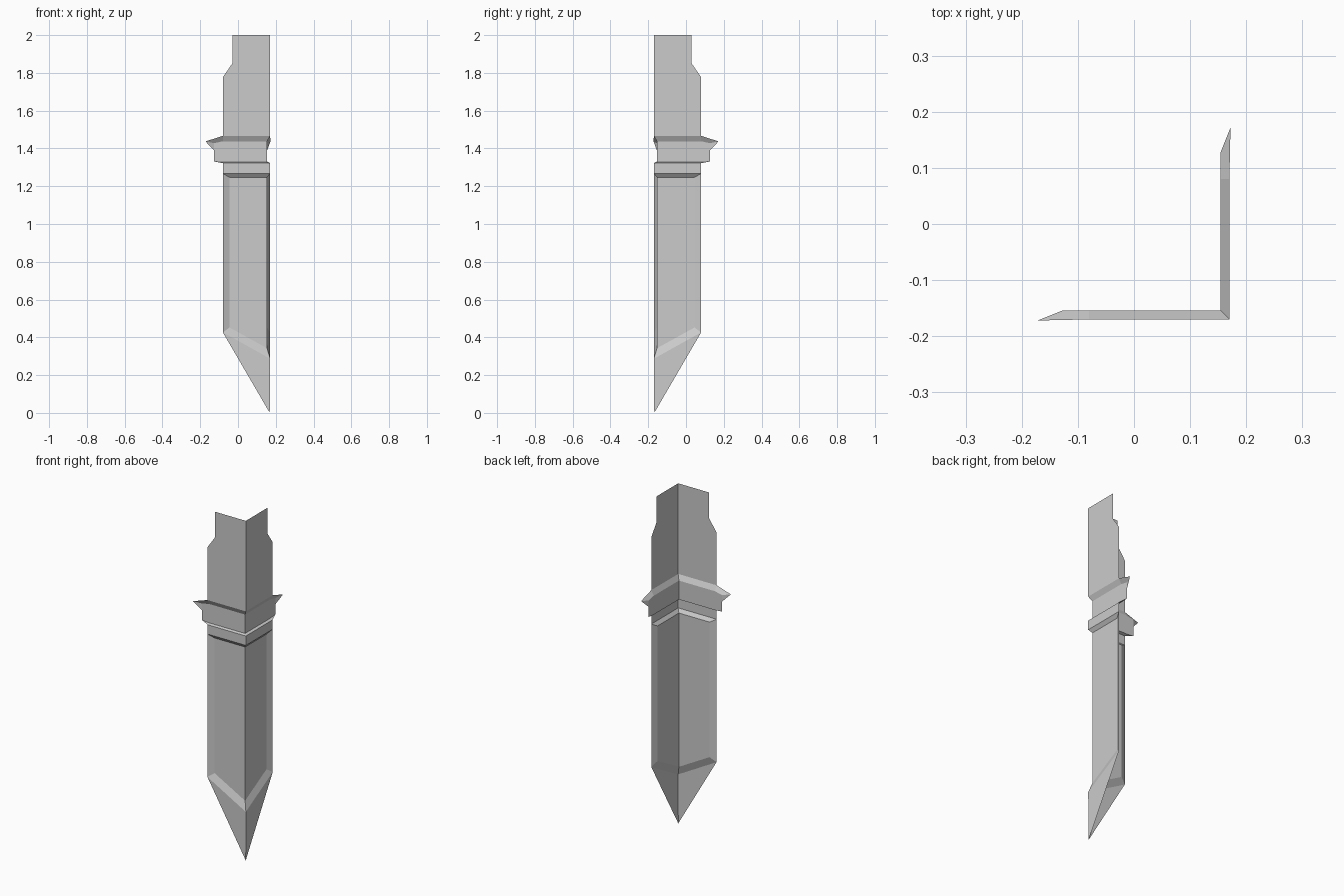
import bpy, bmesh

if "Cube" in bpy.data.objects:
    bpy.data.objects.remove(bpy.data.objects["Cube"])

OUT, IN = 0.17, 0.154      # distance of raised and recessed surfaces from the centre
EDGE = -0.08               # free side edge of the plain sheet


def strip(a, b):
    """Quads bridging two point rows; a is the lower row, b the upper, left to right."""
    return [[a[i], a[i + 1], b[i + 1], b[i]] for i in range(len(a) - 1)]


def part(name, polys):
    """Points are (along, height, depth). Build the front wing plus its copy across the corner."""
    bm = bmesh.new()
    for poly in polys:
        bm.faces.new([bm.verts.new((u, -d, z)) for u, z, d in poly])
        bm.faces.new([bm.verts.new((d, -u, z)) for u, z, d in reversed(poly)])
    bmesh.ops.remove_doubles(bm, verts=bm.verts, dist=0.0005)
    me = bpy.data.meshes.new(name)
    bm.to_mesh(me)
    bm.free()
    ob = bpy.data.objects.new(name, me)
    bpy.context.collection.objects.link(ob)
    return ob


# Upper plate with a stepped-in top
part("upper_plate", [[(EDGE, 1.467, OUT), (OUT, 1.467, OUT), (OUT, 2, OUT),
                      (-0.03, 2, OUT), (-0.03, 1.85, OUT), (EDGE, 1.778, OUT)]])

# Recessed collar: sloped top, flared side tip, flat face, sloped bottom
tip = (-0.172, 1.437, 0.172)
flare_top, flare_low = (-0.127, 1.428, IN), (-0.127, 1.39, IN)
top_in = [flare_top, (EDGE, 1.438, IN), (IN, 1.438, IN)]
top_out = [tip, (EDGE, 1.467, OUT), (OUT, 1.467, OUT)]
low_in = [(-0.127, 1.331, IN), (EDGE, 1.327, IN), (IN, 1.327, IN)]
low_out = [(EDGE, 1.322, OUT), (OUT, 1.322, OUT)]
part("collar", strip(top_in, top_out)
     + [[tip, flare_low, flare_top]]
     + [low_in + top_in[::-1] + [flare_low]]
     + strip(low_out, low_in[1:])
     + [[low_in[0], low_out[0], low_in[1]]])

# Raised band under the collar
part("band", strip([(EDGE, 1.267, OUT), (OUT, 1.267, OUT)], low_out))

# Long recessed panel with bevels on the top, side and bottom
rim = [(OUT, 1.267, OUT), (EDGE, 1.267, OUT), (EDGE, 0.426, OUT), (OUT, 0.287, OUT)]
floor = [(IN, 1.247, IN), (-0.045, 1.247, IN), (-0.045, 0.452, IN), (IN, 0.342, IN)]
part("blade_panel", strip(rim, floor) + [floor])

# Pointed lower end
part("blade_tip", [[(EDGE, 0.426, OUT), (0.168, 0, 0.168), (OUT, 0.287, OUT)]])
